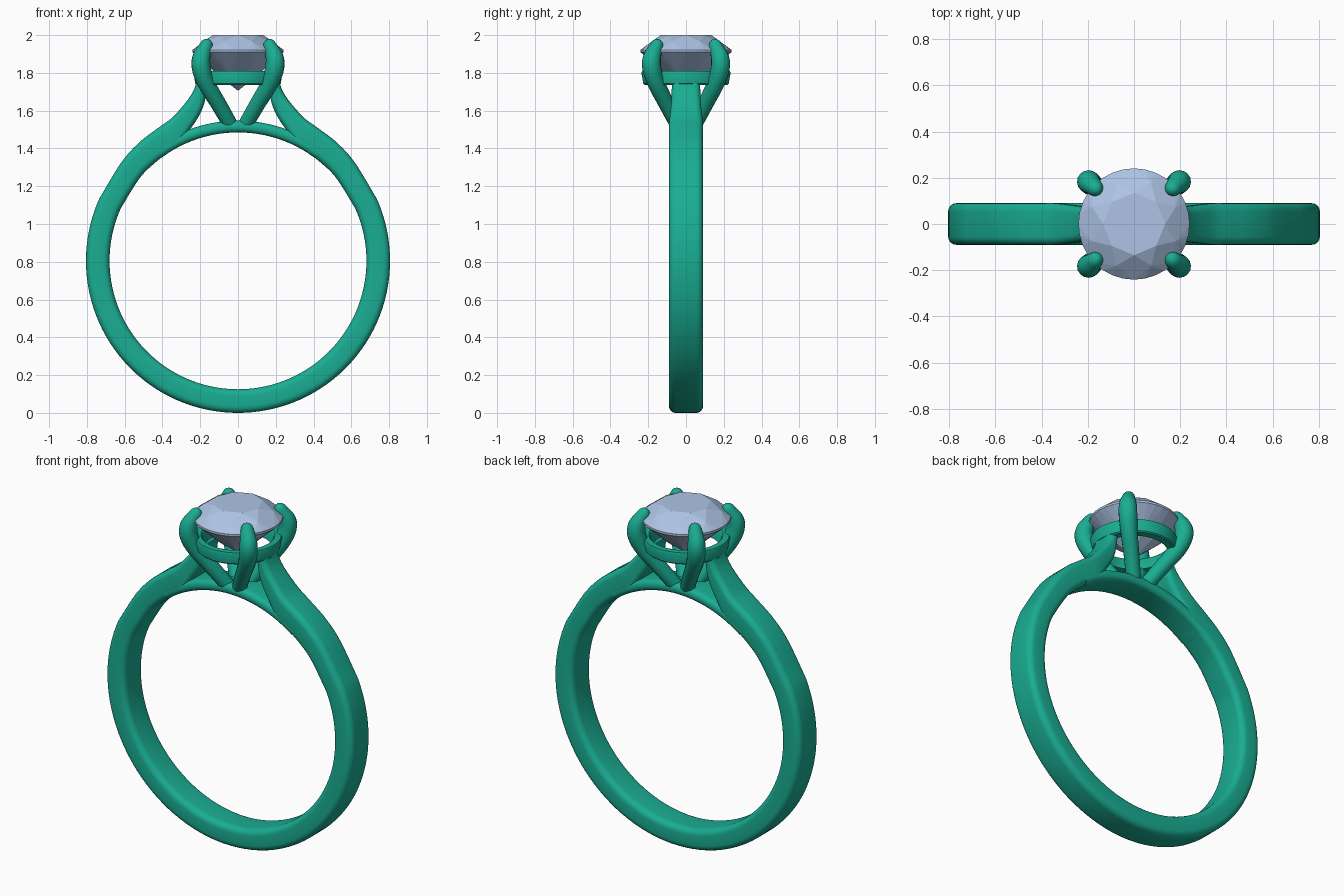
import bpy, bmesh, math
from mathutils import Vector

if "Cube" in bpy.data.objects:
    bpy.data.objects.remove(bpy.data.objects["Cube"])


def material(name, color):
    m = bpy.data.materials.new(name)
    m.diffuse_color = color
    m.use_nodes = True
    m.node_tree.nodes["Principled BSDF"].inputs["Base Color"].default_value = m.diffuse_color
    return m


METAL = material("metal", (0.01, 0.42, 0.29, 1))
GEM = material("gem", (0.42, 0.55, 0.78, 1))


def finish(name, bm, mat, smooth=True):
    bmesh.ops.recalc_face_normals(bm, faces=bm.faces[:])
    mesh = bpy.data.meshes.new(name)
    bm.to_mesh(mesh)
    bm.free()
    mesh.materials.append(mat)
    ob = bpy.data.objects.new(name, mesh)
    bpy.context.collection.objects.link(ob)
    if smooth:
        bpy.ops.object.select_all(action='DESELECT')
        ob.select_set(True)
        bpy.context.view_layer.objects.active = ob
        bpy.ops.object.shade_smooth_by_angle(angle=math.radians(35))
    return ob


def loft(name, rings, closed=False):
    bm = bmesh.new()
    vs = [[bm.verts.new(p) for p in ring] for ring in rings]
    n = len(vs[0])
    pairs = list(zip(vs, vs[1:])) + ([(vs[-1], vs[0])] if closed else [])
    for a, b in pairs:
        for i in range(n):
            j = (i + 1) % n
            bm.faces.new((a[i], a[j], b[j], b[i]))
    if not closed:
        bm.faces.new(vs[0])
        bm.faces.new(vs[-1])
    return finish(name, bm, METAL)


def spline(points, steps):
    """Catmull-Rom through tuples of any size."""
    p = [points[0]] + points + [points[-1]]
    out = []
    for k in range(1, len(p) - 2):
        for s in range(steps):
            t = s / steps
            out.append(tuple(0.5 * (2 * b + (c - a) * t + (2 * a - 5 * b + 4 * c - d) * t * t
                                    + (3 * b - a - 3 * c + d) * t ** 3)
                             for a, b, c, d in zip(p[k - 1], p[k], p[k + 1], p[k + 2])))
    return out + [points[-1]]


def section(s):
    """Rounded rectangle from inner (x, z) to outer (x, z), half width w along y."""
    xi, zi, xo, zo, w = s
    d = Vector((xo - xi, 0, zo - zi))
    t = d.length
    d.normalize()
    r = min(0.035, t * 0.45)
    mid = Vector(((xi + xo) / 2, 0, (zi + zo) / 2))
    ring = []
    for q, (su, sv) in enumerate(((1, 1), (-1, 1), (-1, -1), (1, -1))):
        for k in range(6):
            a = math.radians(90 * q + 18 * k)
            u = su * (t / 2 - r) + r * math.cos(a)
            v = sv * (w - r) + r * math.sin(a)
            ring.append(mid + d * u + Vector((0, v, 0)))
    return ring


CZ, RI, RO = 0.805, 0.68, 0.805


def radial(deg, ro, w=0.09):
    c, s = math.cos(math.radians(deg)), math.sin(math.radians(deg))
    return (RI * c, CZ + RI * s, ro * c, CZ + ro * s, w)


# Shank with shoulders rising to the setting
half = [radial(a, RO) for a in range(-90, 24, 3)]
half += spline([radial(24, RO), radial(40, 0.808), radial(50, 0.816),
                (0.365, 1.379, 0.425, 1.507, 0.09),
                (0.305, 1.425, 0.352, 1.56, 0.09),
                (0.25, 1.505, 0.292, 1.625, 0.083),
                (0.208, 1.57, 0.254, 1.675, 0.078),
                (0.178, 1.64, 0.232, 1.715, 0.076),
                (0.165, 1.73, 0.215, 1.765, 0.075)], 6)
mirrored = [(-a, b, -c, d, w) for a, b, c, d, w in reversed(half[1:])]
loft("shank", [section(s) for s in mirrored + half])

# Thin bridge closing the finger hole under the setting
loft("bridge", [section(radial(a, 0.742)) for a in range(54, 127, 3)])

# Collar ring under the stone
profile = [(0.18, 1.737), (0.220, 1.737), (0.226, 1.743), (0.236, 1.80),
           (0.232, 1.81), (0.198, 1.81), (0.19, 1.80)]
loft("collar", [[(r * math.cos(a), r * math.sin(a), z) for r, z in profile]
                for a in (2 * math.pi * k / 64 for k in range(64))], closed=True)

# Four curved claws
path = spline([(0.04, 0.045, 1.525, 0.040), (0.10, 0.10, 1.63, 0.042),
               (0.165, 0.155, 1.74, 0.046), (0.193, 0.18, 1.82, 0.050),
               (0.194, 0.18, 1.88, 0.048), (0.170, 0.157, 1.94, 0.036)], 6)
pts = [Vector(p[:3]) for p in path]
rad = [p[3] for p in path]
tip = (pts[-1] - pts[-2]).normalized()
tans = [(pts[min(i + 1, len(pts) - 1)] - pts[max(i - 1, 0)]).normalized() for i in range(len(pts))]
end, r_end = pts[-1].copy(), rad[-1]
for deg in (25, 48, 68, 84):
    a = math.radians(deg)
    pts.append(end + tip * r_end * math.sin(a) * 1.15)
    rad.append(r_end * math.cos(a))
    tans.append(tip)
side = Vector((-0.68, 0.73, 0)).normalized()
for name, sx, sy in (("front_right", 1, -1), ("front_left", -1, -1),
                     ("back_right", 1, 1), ("back_left", -1, 1)):
    rings = []
    for p, r, t in zip(pts, rad, tans):
        u = (side - t * side.dot(t)).normalized()
        v = t.cross(u)
        ring = [p + (u * math.cos(a) + v * math.sin(a)) * r
                for a in (2 * math.pi * k / 16 for k in range(16))]
        rings.append([(q.x * sx, q.y * sy, q.z) for q in ring])
    loft(name + "_claw", rings)

# Brilliant-cut stone as the hull of its facet corners
bm = bmesh.new()
for count, r, z, offset in ((8, 0.135, 2.0, 0), (8, 0.195, 1.966, 0.5), (32, 0.241, 1.922, 0),
                            (32, 0.241, 1.910, 0), (8, 0.11, 1.787, 0.5), (1, 0, 1.705, 0)):
    for k in range(count):
        a = 2 * math.pi * (k + offset) / count
        bm.verts.new((r * math.cos(a), r * math.sin(a), z))
bmesh.ops.convex_hull(bm, input=bm.verts[:])
bmesh.ops.dissolve_limit(bm, angle_limit=math.radians(1), verts=bm.verts[:], edges=bm.edges[:])
finish("stone", bm, GEM, smooth=False)
